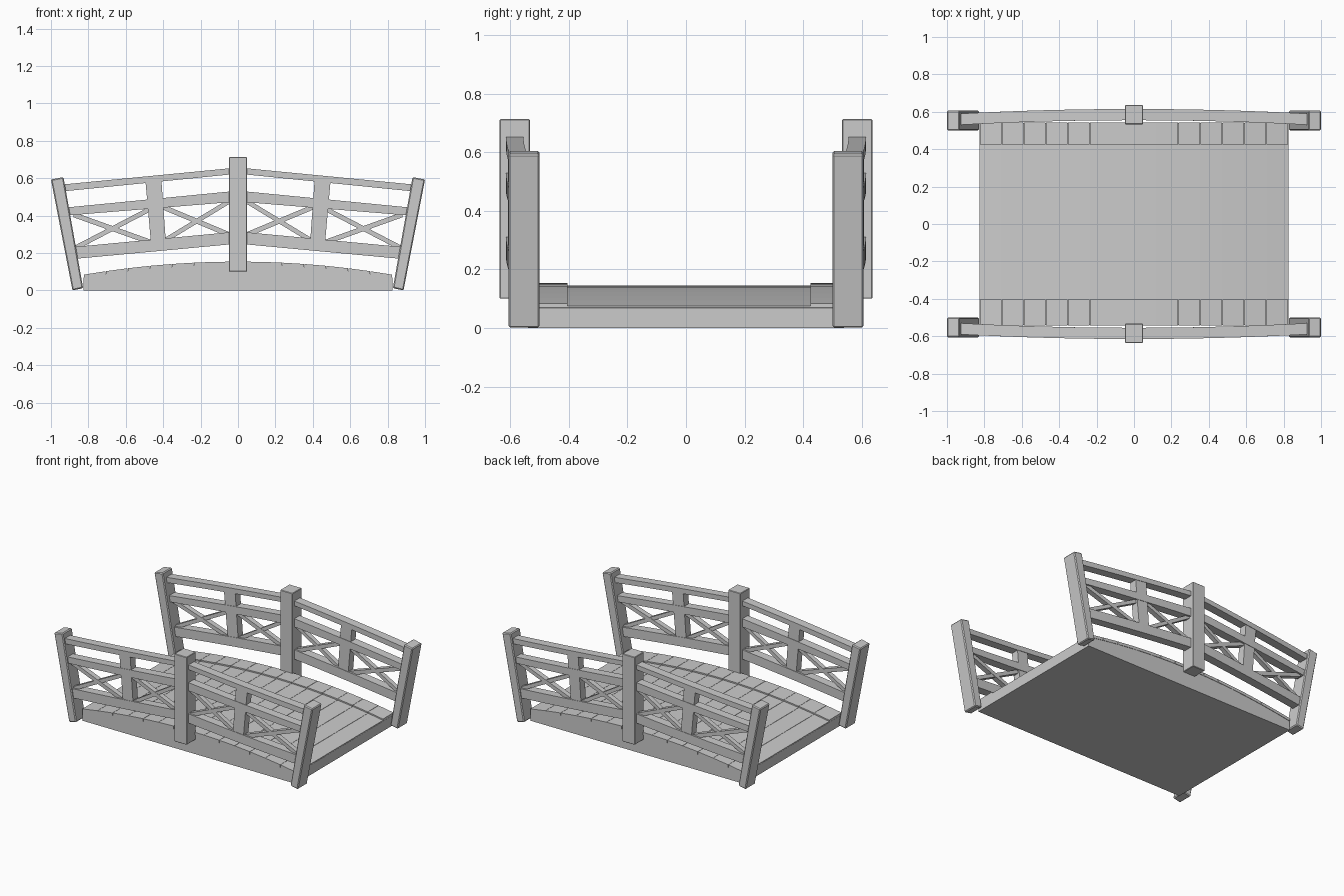
import bpy
import bmesh

cube = bpy.data.objects.get("Cube")
if cube:
    bpy.data.objects.remove(cube, do_unlink=True)

grey = bpy.data.materials.new("plain_grey")
grey.use_nodes = True
colour = (0.6, 0.6, 0.6, 1)
grey.diffuse_color = colour
grey.node_tree.nodes["Principled BSDF"].inputs["Base Color"].default_value = colour

HALF = 0.825      # half length of the deck
PLANKS = 14


def deck_z(x):
    return 0.145 - 0.07 * (x / HALF) ** 2


def rail_y(x):
    # railings bow outward at the middle of the span
    return 0.585 - 0.025 * (x / 0.93) ** 2


def finish(name, bm, bevel=0):
    bmesh.ops.recalc_face_normals(bm, faces=bm.faces)
    mesh = bpy.data.meshes.new(name)
    bm.to_mesh(mesh)
    bm.free()
    mesh.materials.append(grey)
    obj = bpy.data.objects.new(name, mesh)
    bpy.context.collection.objects.link(obj)
    if bevel:
        mod = obj.modifiers.new("soft_edges", 'BEVEL')
        mod.width = bevel
        mod.segments = 1
    return obj


def sweep(bm, rings):
    """Bridge successive four-point rings and cap both ends."""
    loops = [[bm.verts.new(p) for p in ring] for ring in rings]
    for a, b in zip(loops, loops[1:]):
        for i in range(4):
            j = (i + 1) % 4
            bm.faces.new((a[i], a[j], b[j], b[i]))
    bm.faces.new(loops[0])
    bm.faces.new(loops[-1])


def slab(name, low0, high0, low1, high1, sx, sy, half=0.03, steps=6, span=None, bevel=0):
    """Bar drawn in the x-z plane, following the bow or a fixed y span."""
    rings = []
    for k in range(steps + 1):
        t = k / steps
        lx, lz = (a + (b - a) * t for a, b in zip(low0, low1))
        hx, hz = (a + (b - a) * t for a, b in zip(high0, high1))
        ys = [span or (rail_y(x) - half, rail_y(x) + half) for x in (lx, hx)]
        rings.append([(sx * lx, sy * ys[0][0], lz), (sx * lx, sy * ys[0][1], lz),
                      (sx * hx, sy * ys[1][1], hz), (sx * hx, sy * ys[1][0], hz)])
    bm = bmesh.new()
    sweep(bm, rings)
    return finish(name, bm, bevel)


def brace(name, start, end, sx, sy, half):
    w = 0.014
    slab(name, (start[0], start[1] - w), (start[0], start[1] + w),
         (end[0], end[1] - w), (end[0], end[1] + w), sx, sy, half, 2)


# Solid arched base
xs = [-HALF + 2 * HALF * i / PLANKS for i in range(PLANKS + 1)]
bm = bmesh.new()
sweep(bm, [[(x, -0.54, 0), (x, 0.54, 0), (x, 0.54, deck_z(x) - 0.006),
            (x, -0.54, deck_z(x) - 0.006)] for x in xs])
finish("arched_base", bm)


# Deck planks and raised edge boards
def plank_row(name, y0, y1, lift):
    bm = bmesh.new()
    for a, b in zip(xs, xs[1:]):
        rings = []
        for x in (a + 0.001, b - 0.001):
            top = deck_z(x) + lift
            rings.append([(x, y0, top - 0.02), (x, y1, top - 0.02),
                          (x, y1, top), (x, y0, top)])
        sweep(bm, rings)
    finish(name, bm)


plank_row("deck_planks", -0.405, 0.425, 0)
plank_row("front_edge_boards", -0.543, -0.405, 0.009)
plank_row("back_edge_boards", 0.425, 0.543, 0.009)

# Railings, mirrored to both sides and both ends
for sy, side in ((-1, "front"), (1, "back")):
    slab(side + "_centre_post", (-0.048, 0.1), (-0.048, 0.713), (0.048, 0.1),
         (0.048, 0.713), 1, sy, steps=1, span=(0.533, 0.636), bevel=0.003)
    for sx, end in ((1, "left"), (-1, "right")):
        tag = side + "_" + end + "_"
        slab(tag + "end_post", (0.885, 0), (1.0, 0.593), (0.828, 0.012),
             (0.933, 0.606), sx, sy, steps=1, span=(0.5, 0.606), bevel=0.006)
        slab(tag + "top_rail", (0.0, 0.624), (0.0, 0.657), (0.95, 0.528), (0.95, 0.565), sx, sy)
        slab(tag + "middle_rail", (0.0, 0.475), (0.0, 0.533), (0.92, 0.4), (0.92, 0.443), sx, sy)
        slab(tag + "lower_rail", (0.0, 0.25), (0.0, 0.315), (0.88, 0.168), (0.88, 0.232), sx, sy)
        slab(tag + "small_post", (0.385, 0.25), (0.41, 0.595), (0.465, 0.25),
             (0.495, 0.587), sx, sy, 0.027, 1)
        # Crossed braces in each of the two panels
        for n, (inner, outer, drop) in enumerate(((0.04, 0.4, 0), (0.46, 0.88, 0.04))):
            top_in, top_out = 0.48 - drop, 0.445 - drop
            low_in, low_out = 0.295 - drop, 0.262 - drop
            panel = tag + ("inner" if n == 0 else "outer")
            brace(panel + "_brace_rising", (inner, low_in), (outer, top_out), sx, sy, 0.018)
            brace(panel + "_brace_falling", (inner, top_in), (outer, low_out), sx, sy, 0.016)
